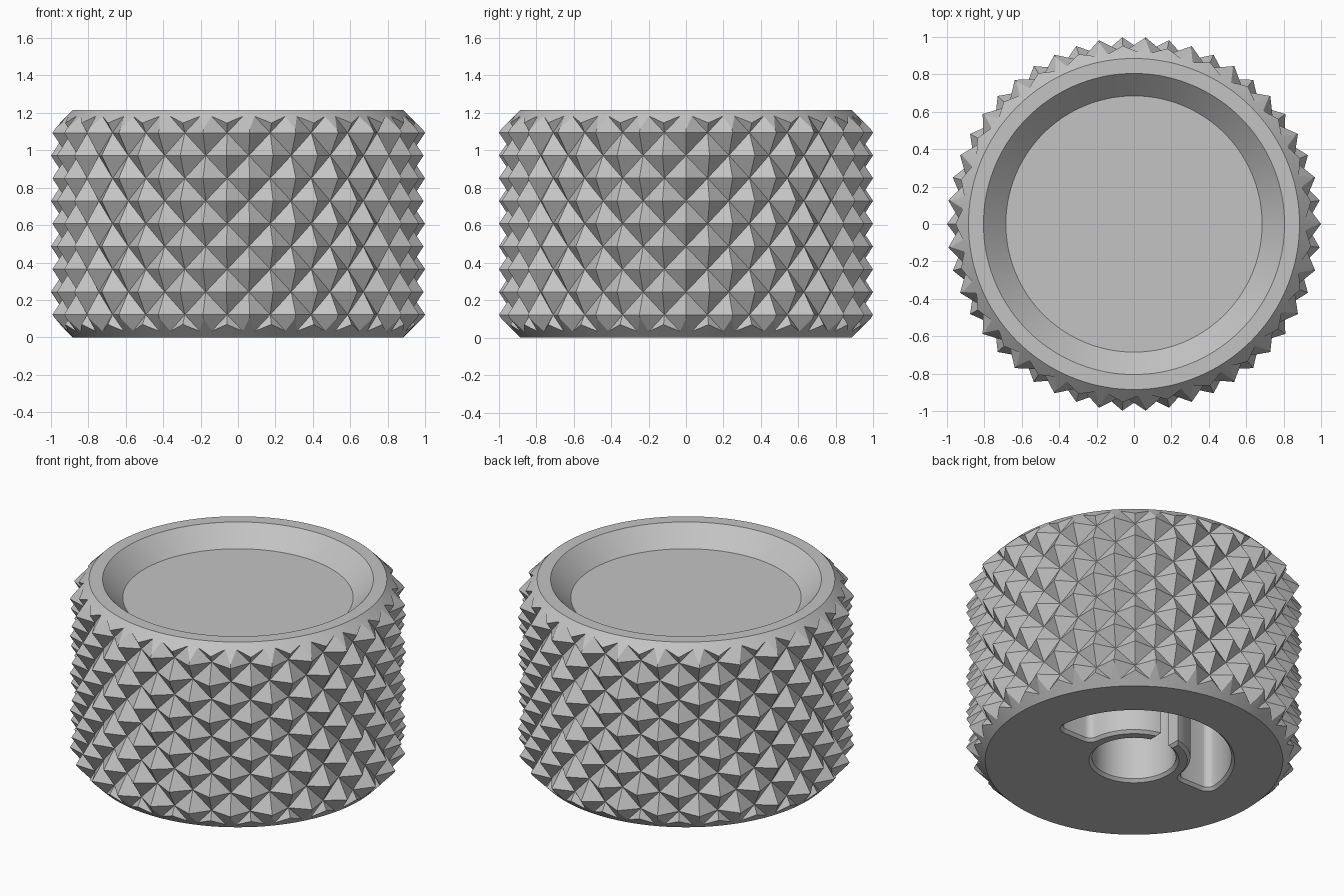
import bpy, bmesh
from math import sin, cos, pi, radians, sqrt, atan2

cube = bpy.data.objects.get("Cube")
if cube:
    bpy.data.objects.remove(cube, do_unlink=True)

HEIGHT = 1.215
STEP = HEIGHT / 10       # vertical pitch of the knurl
COLUMNS = 50             # knurl half-pitches around the knob
TIP, VALLEY = 1.0, 0.92

grey = bpy.data.materials.new("plain_grey")
grey.use_nodes = True
grey.diffuse_color = (0.55, 0.55, 0.55, 1)
grey.node_tree.nodes["Principled BSDF"].inputs["Base Color"].default_value = (0.55, 0.55, 0.55, 1)


def make_object(name, bm):
    bmesh.ops.recalc_face_normals(bm, faces=bm.faces)
    mesh = bpy.data.meshes.new(name)
    bm.to_mesh(mesh)
    bm.free()
    mesh.materials.append(grey)
    obj = bpy.data.objects.new(name, mesh)
    bpy.context.collection.objects.link(obj)
    return obj


def loft(name, rings, split=None):
    """Closed solid through equal-length rings of points."""
    bm = bmesh.new()
    rows = [[bm.verts.new(p) for p in ring] for ring in rings]
    n = len(rows[0])
    for j in range(len(rows) - 1):
        for i in range(n):
            k = (i + 1) % n
            quad = [rows[j][i], rows[j][k], rows[j + 1][k], rows[j + 1][i]]
            if split is None:
                bm.faces.new(quad)
            else:
                # cut each cell along the diagonal joining its two valleys
                a, b, c, d = quad if split(i, j) else quad[1:] + quad[:1]
                bm.faces.new((a, b, d))
                bm.faces.new((b, c, d))
    bm.faces.new(rows[0][::-1])
    bm.faces.new(rows[-1])
    return make_object(name, bm)


def circle(r, z, n=144):
    return [(r * cos(2 * pi * i / n), r * sin(2 * pi * i / n), z) for i in range(n)]


def arc(cx, cy, r, start, end, n):
    return [(cx + r * cos(start + (end - start) * i / n),
             cy + r * sin(start + (end - start) * i / n)) for i in range(n + 1)]


def half_ring(e):
    """Outline of a half ring with rounded corners, grown by e."""
    inner, outer, corner = 0.335 - e, 0.58 + e, 0.05 + e
    cy = corner - e
    xi = sqrt((inner + corner) ** 2 - cy ** 2)
    xo = sqrt((outer - corner) ** 2 - cy ** 2)
    fi, fo = atan2(cy, xi), atan2(cy, xo)
    right = arc(0, 0, inner, pi / 2, fi, 24)
    right += arc(xi, cy, corner, fi + pi, 1.5 * pi, 6)[1:]
    right += arc(xo, cy, corner, 1.5 * pi, 2 * pi + fo, 6)
    right += arc(0, 0, outer, fo, pi / 2, 30)[1:]
    left = [(-x, y) for x, y in reversed(right[1:-1])]
    return right + left


def slit(e):
    w = 0.065 + e
    return [(-w, 0.15), (w, 0.15), (w, 0.45), (-w, 0.45)]


def pocket(name, outline, depth, lip=0.018):
    """Cutter with a flared mouth at the underside."""
    levels = [(-0.02, lip + 0.02), (lip, 0), (depth, 0)]
    return loft(name, [[(x, y, z) for x, y in outline(e)] for z, e in levels])


def boolean(target, tool, operation):
    mod = target.modifiers.new(tool.name, 'BOOLEAN')
    mod.operation, mod.solver, mod.object = operation, 'EXACT', tool
    bpy.ops.object.modifier_apply(modifier=mod.name)
    bpy.data.objects.remove(tool, do_unlink=True)


# Knurled sleeve: checkerboard of tips and valleys, overlong at both ends
rings = []
for j in range(-1, 12):
    ring = []
    for i in range(COLUMNS):
        r = TIP if (i + j) % 2 else VALLEY
        t = 2 * pi * i / COLUMNS
        ring.append((r * cos(t), r * sin(t), j * STEP))
    rings.append(ring)
knob = loft("knurled_knob", rings, split=lambda i, j: (i + j) % 2 == 1 - 1)
bpy.context.view_layer.objects.active = knob
knob.select_set(True)

# Chamfered envelope with the dished top
profile = [(0.885, 0), (1.05, 0.165), (1.05, HEIGHT - 0.165), (0.885, HEIGHT),
           (0.805, HEIGHT), (0.685, HEIGHT - 0.12)]
envelope = loft("envelope", [circle(r, z) for r, z in profile])
boolean(knob, envelope, 'INTERSECT')

# Shaft hole, half-ring pocket and spring slit in the underside
boolean(knob, pocket("shaft_hole", lambda e: [p[:2] for p in circle(0.25 + e, 0, 72)], 0.85), 'DIFFERENCE')
boolean(knob, pocket("half_ring_pocket", half_ring, 0.8), 'DIFFERENCE')
boolean(knob, pocket("spring_slit", slit, 0.78), 'DIFFERENCE')

bpy.ops.object.shade_smooth_by_angle(angle=radians(15))
